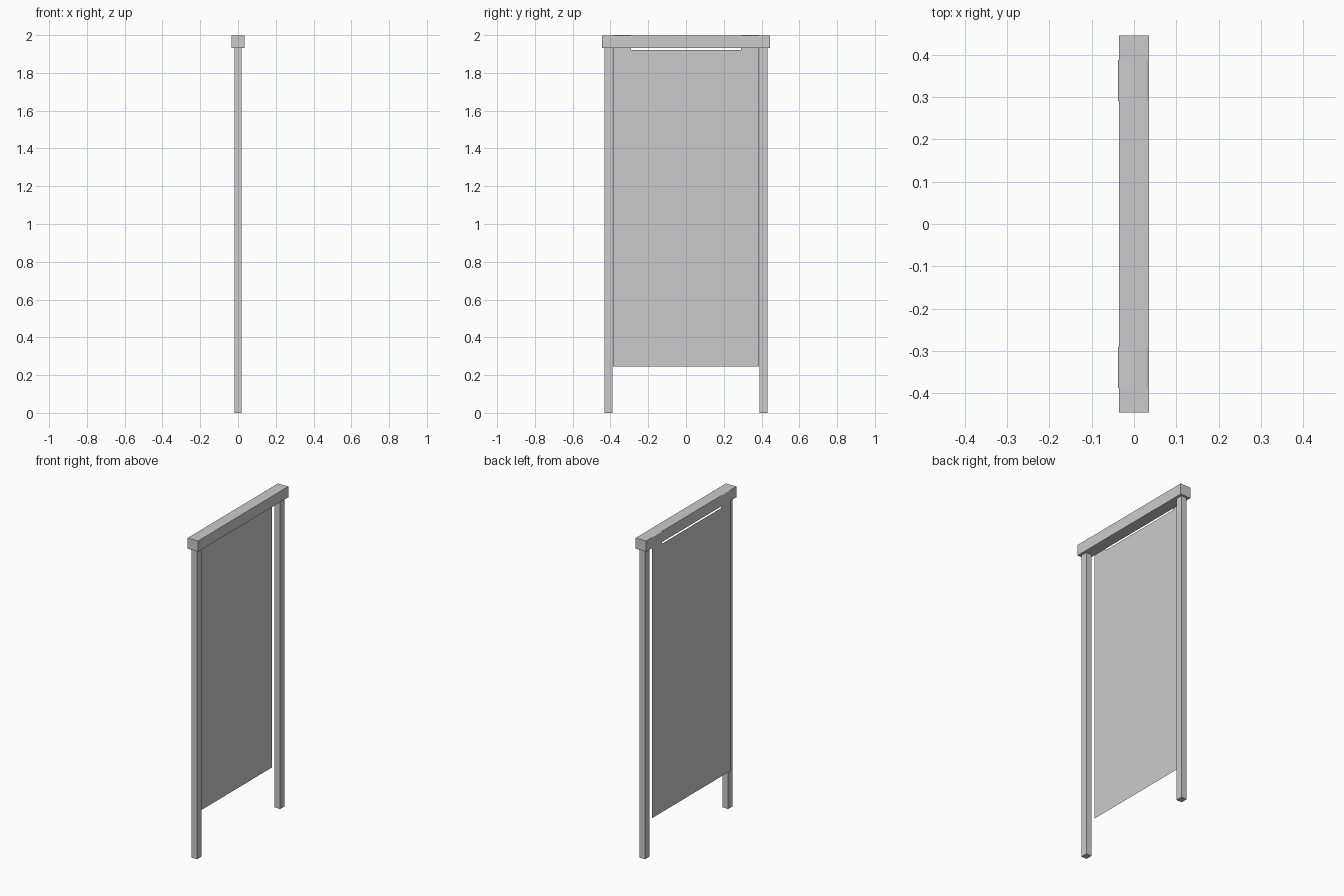
import bpy
import bmesh
import math

if "Cube" in bpy.data.objects:
    bpy.data.objects.remove(bpy.data.objects["Cube"], do_unlink=True)

# One plain grey for everything
grey = bpy.data.materials.new("plain_grey")
grey.use_nodes = True
colour = (0.6, 0.6, 0.6, 1.0)
grey.diffuse_color = colour
grey.node_tree.nodes["Principled BSDF"].inputs["Base Color"].default_value = colour


def add_object(name, bm):
    mesh = bpy.data.meshes.new(name)
    bm.to_mesh(mesh)
    bm.free()
    mesh.materials.append(grey)
    obj = bpy.data.objects.new(name, mesh)
    bpy.context.scene.collection.objects.link(obj)
    return obj


def box(name, low, high):
    bm = bmesh.new()
    bmesh.ops.create_cube(bm, size=1)
    for v in bm.verts:
        v.co = [(a + b) / 2 + c * (b - a) for a, b, c in zip(low, high, v.co)]
    return add_object(name, bm)


def ribbon(name, profile, y0, y1, smooth=False):
    """Sweep an (x, z) profile along y as a thin sheet."""
    bm = bmesh.new()
    rows = [[bm.verts.new((x, y, z)) for y in (y0, y1)] for x, z in profile]
    for a, b in zip(rows, rows[1:]):
        face = bm.faces.new((a[0], a[1], b[1], b[0]))
        face.smooth = smooth
    return add_object(name, bm)


SHEET_X = -0.0375
SHEET_TOP = 1.922

# Top beam
box("top_beam", (-0.0355, -0.4455, 1.931), (0.0355, 0.4455, 1.9985))

# Hanging cloth panel, level with the right-hand face of the beam
ribbon("cloth_panel", [(SHEET_X, 0.245), (SHEET_X, SHEET_TOP)], -0.3875, 0.3875)

# Strap profile: up the side, rounded over the top, tucked into the far edge
strap = [(SHEET_X, SHEET_TOP), (SHEET_X - 0.0005, 1.96)]
for cx, start in ((-0.031, 180), (0.029, 90)):
    for i in range(5):
        a = math.radians(start - 22.5 * i)
        strap.append((cx + 0.007 * math.cos(a), 1.993 + 0.007 * math.sin(a)))
strap += [(0.0345, 1.96), (0.034, 1.935)]

# Posts and straps, one of each at either end
for side, label in ((-1, "front"), (1, "back")):
    ys = sorted((side * 0.3895, side * 0.432))
    box(label + "_post", (-0.019, ys[0], 0), (0.019, ys[1], 1.935))
    ys = sorted((side * 0.2905, side * 0.3875))
    ribbon(label + "_strap", strap, ys[0], ys[1], smooth=True)
